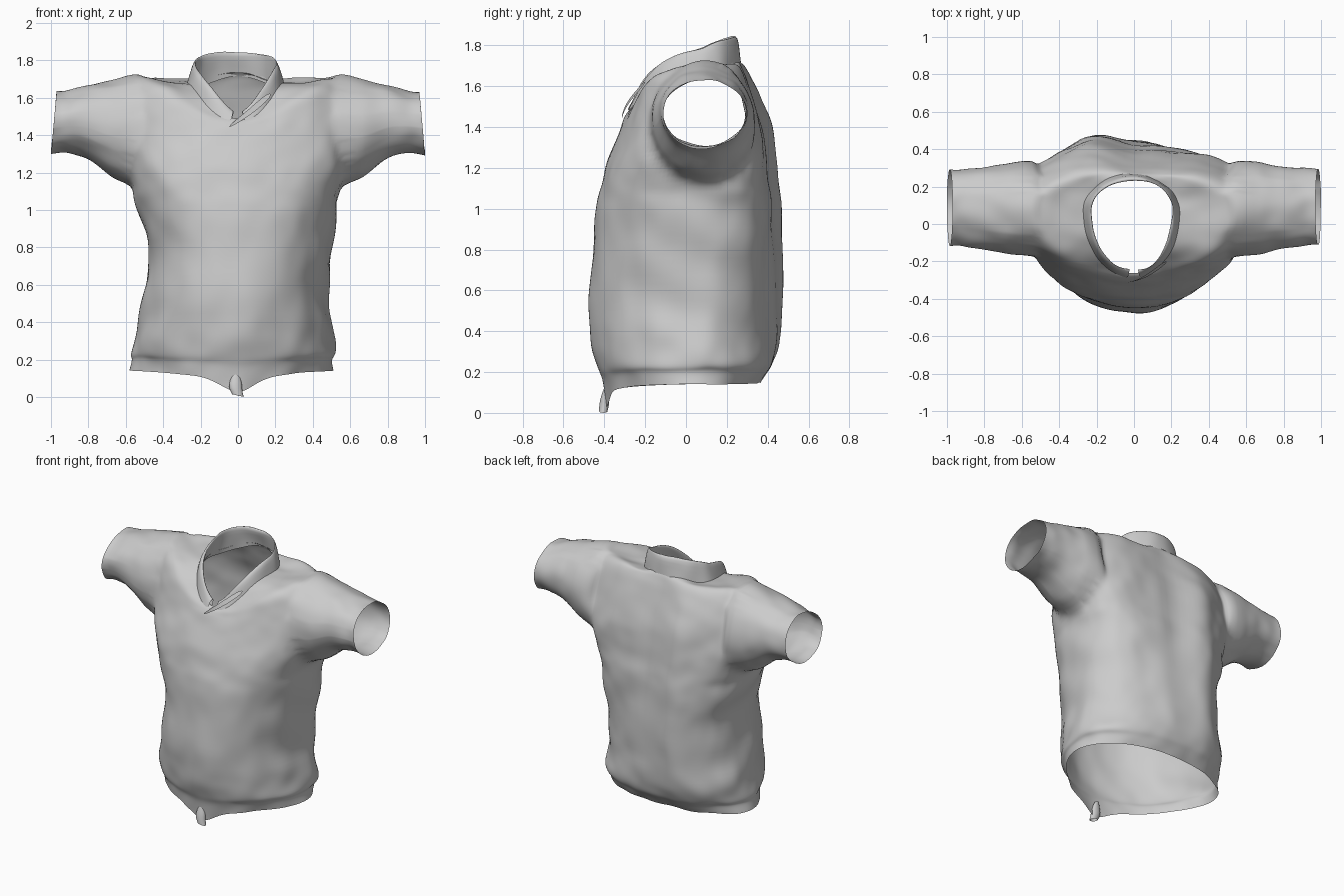
import bpy, bmesh, math
from mathutils import Vector, noise

if "Cube" in bpy.data.objects:
    bpy.data.objects.remove(bpy.data.objects["Cube"])

YC, COLS, STEPS = 0.07, 72, 3

# torso rings: side z, front z, back z, left x, right x, front y, back y, squareness of front, back left, back right
RINGS = [
    (0.14, 0.11, 0.15, .57, .51, -.39, .36, 1.9, 2.3, 1.9),
    (0.20, 0.18, 0.20, .55, .51, -.41, .40, 1.95, 2.3, 1.9),
    (0.24, 0.23, 0.25, .56, .53, -.435, .43, 1.95, 2.4, 1.9),
    (0.36, 0.36, 0.36, .545, .51, -.465, .45, 1.95, 2.5, 1.9),
    (0.55, 0.55, 0.55, .505, .475, -.475, .455, 2.05, 2.6, 2.1),
    (0.80, 0.80, 0.80, .48, .505, -.46, .45, 2.1, 2.8, 2.3),
    (1.00, 1.00, 1.00, .535, .53, -.44, .44, 2.25, 2.8, 2.6),
    (1.12, 1.12, 1.12, .56, .55, -.41, .43, 2.4, 2.8, 2.8),
    (1.25, 1.23, 1.25, .60, .60, -.38, .42, 2.4, 2.8, 2.8),
    (1.38, 1.34, 1.38, .62, .62, -.335, .40, 2.3, 2.7, 2.7),
    (1.51, 1.42, 1.52, .62, .62, -.305, .36, 2.2, 2.6, 2.6),
    (1.63, 1.45, 1.63, .59, .59, -.29, .32, 2.1, 2.5, 2.5),
    (1.705, 1.465, 1.69, .51, .51, -.28, .29, 2.1, 2.3, 2.3),
    (1.685, 1.475, 1.72, .37, .36, -.27, .27, 2.1, 2.1, 2.1),
    (1.68, 1.48, 1.74, .245, .22, -.26, .25, 2.1, 2.0, 2.0),
]

# sleeve rings: x, centre y, centre z, y radius, z radius
SLEEVE = [
    (.65, .085, 1.43, .25, .265),
    (.72, .085, 1.447, .237, .235),
    (.80, .085, 1.472, .225, .198),
    (.88, .085, 1.475, .215, .175),
    (.94, .09, 1.47, .205, .165),
    (.985, .09, 1.465, .205, .168),
]


def spline(rows, t):
    """Catmull-Rom interpolation through tuples."""
    i = min(int(t), len(rows) - 2)
    f = t - i
    a, b, c, d = (rows[max(0, min(len(rows) - 1, i + k))] for k in (-1, 0, 1, 2))
    return [.5 * (2*q + (r - p)*f + (2*p - 5*q + 4*r - s)*f*f + (3*q - p - 3*r + s)*f**3)
            for p, q, r, s in zip(a, b, c, d)]


def ring_point(r, ang):
    zs, zf, zb, xl, xr, yf, yb, nf, nl, nr = r
    c, s = math.cos(ang), math.sin(ang)
    n = nf if s < 0 else nr if c > 0 else nl
    x = math.copysign(abs(c) ** (2 / n), c) * (xr if c > 0 else xl)
    y = YC + abs(s) ** (2 / n) * ((yb if s > 0 else yf) - YC)
    return Vector((x, y, zs + ((zb if s > 0 else zf) - zs) * abs(s) ** 3))


def clamp(v):
    return min(1, max(0, v))


def bump(x, centre, width):
    return math.exp(-((x - centre) / width) ** 2)


def loft(bm, rows, closed):
    vs = [[bm.verts.new(p) for p in row] for row in rows]
    for a, b in zip(vs, vs[1:]):
        n = len(a)
        for i in range(n if closed else n - 1):
            j = (i + 1) % n
            bm.faces.new((a[i], a[j], b[j], b[i]))


def finish(bm, name, wrinkle, level=1):
    bmesh.ops.recalc_face_normals(bm, faces=bm.faces)
    bm.normal_update()
    moves = [(v, v.normal * wrinkle * (noise.noise(v.co * 4.5) + .6 * noise.noise(v.co * 11)))
             for v in bm.verts]
    for v, m in moves:
        v.co += m
    mesh = bpy.data.meshes.new(name)
    bm.to_mesh(mesh)
    bm.free()
    ob = bpy.data.objects.new(name, mesh)
    bpy.context.collection.objects.link(ob)
    for p in mesh.polygons:
        p.use_smooth = True
    sub = ob.modifiers.new("smooth", 'SUBSURF')
    sub.levels = sub.render_levels = level
    return ob


# torso shell from hem to neckline
angles = [2 * math.pi * i / COLS for i in range(COLS)]
bm = bmesh.new()
count = (len(RINGS) - 1) * STEPS
loft(bm, [[ring_point(spline(RINGS, k / STEPS), a) for a in angles] for k in range(count + 1)], True)

# vertical back folds, waist creases and dipping front hem
for v in bm.verts:
    x, y, z = v.co
    if y > .15:
        fade = clamp((z - .15) / .35) * clamp((1.75 - z) / .3) * clamp((y - .15) / .15)
        v.co.y += fade * (.04 * bump(x, -.23, .12) - .025 * bump(x, .2, .18)
                          - .03 * clamp((z - .6) / .5) * bump(x, -.01, .07))
    if z < 1.1:
        v.co.x += .008 * clamp((abs(x) - .3) / .15) * math.sin(22 * z + 9 * y)
    if y < 0 and z < .22:
        v.co.z -= .085 * bump(x, 0, .12) * (.22 - z) / .11

# armholes, snapped to an ellipse, then sleeves pulled out of them
HY, HZ, RY, RZ = .085, 1.42, .26, .29
hole = [f for f in bm.faces if abs((m := f.calc_center_median()).x) > .53
        and ((m.y - HY) / RY) ** 2 + ((m.z - HZ) / RZ) ** 2 < 1]
bmesh.ops.delete(bm, geom=hole, context='FACES')
for side in (-1, 1):
    edges = [e for e in bm.edges if e.is_boundary
             and all(v.co.x * side > .4 and 1 < v.co.z for v in e.verts)]
    cy, cz, ry, rz = HY, HZ, RY, RZ
    for v in {v for e in edges for v in e.verts}:
        a = math.atan2((v.co.z - cz) / rz, (v.co.y - cy) / ry)
        v.co.y, v.co.z = cy + ry * math.cos(a), cz + rz * math.sin(a)
        v.co.z += .025 * clamp(4 * math.sin(a) - 3)  # puckered shoulder seam
    for k in range(11):
        x, ny, nz, nry, nrz = spline(SLEEVE, k / 2)
        out = bmesh.ops.extrude_edge_only(bm, edges=edges)['geom']
        edges = [g for g in out if isinstance(g, bmesh.types.BMEdge) and g.is_boundary
                 and all(v in out for v in g.verts)]
        for v in (g for g in out if isinstance(g, bmesh.types.BMVert)):
            a = math.atan2((v.co.z - cz) / rz, (v.co.y - cy) / ry)
            slant = -.015 * math.sin(a) * k / 10
            v.co = (side * (x + slant), ny + nry * math.cos(a), nz + nrz * math.sin(a))
        cy, cz, ry, rz = ny, nz, nry, nrz
finish(bm, "shirt_body", .014)

# folded collar: inner stand, rolled top, outer leaf
bm = bmesh.new()
profile = [(1.03, -.25), (.97, .3), (.91, .85), (.93, 1.0), (1.0, .92), (1.07, .45), (1.13, -.2)]
start, end = math.radians(-84), math.radians(264)
TOP = [(1.51,), (1.63,), (1.73,), (1.79,), (1.83,), (1.845,), (1.84,)]  # rim height, front to back
rows = []
for scale, lift in profile:
    row = []
    for i in range(49):
        a = start + (end - start) * i / 48
        p = ring_point(RINGS[-1], a)
        s = math.sin(a)
        top = spline(TOP, (math.asin(s) / math.pi + .5) * 6)[0]
        row.append((p.x * scale, YC + (p.y - YC) * (scale if s > 0 else .5 + scale / 2),
                    p.z + lift * (top - p.z)))
    rows.append(row)
loft(bm, rows, False)
finish(bm, "collar", .014)

# overlapping placket end below the V neck
bm = bmesh.new()
loft(bm, [[(-.06, -.315, 1.43), (-.04, -.315, 1.46)], [(.06, -.30, 1.50), (.05, -.29, 1.53)],
          [(.19, -.20, 1.61), (.17, -.19, 1.64)]], False)
finish(bm, "neck_placket", 0, 2)

# twisted tail hanging from the front hem
bm = bmesh.new()
tail = [(.0, -.405, .0, .026), (-.015, -.40, .035, .032), (-.01, -.395, .075, .028), (-.01, -.385, .13, .015)]
loft(bm, [[(x + 1.2 * r * math.cos(a), y + .8 * r * math.sin(a), z + .3 * r * (1 - math.cos(a)))
           for a in angles[::6]] for x, y, z, r in tail], True)
finish(bm, "hem_tail", .004)
